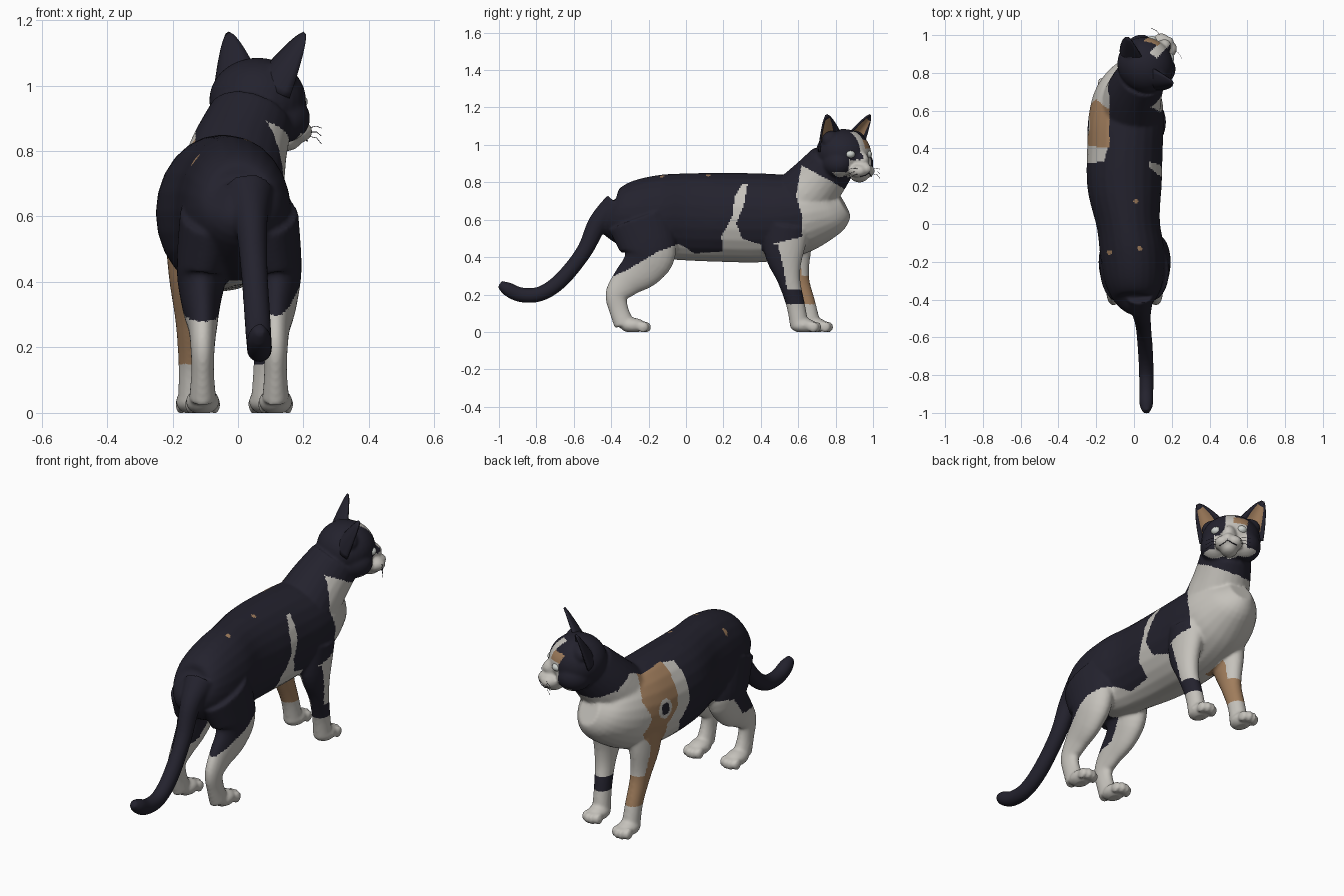
import bpy, bmesh, math
from mathutils import Vector, Matrix

cube = bpy.data.objects.get("Cube")
if cube:
    bpy.data.objects.remove(cube, do_unlink=True)


def material(name, rgb):
    m = bpy.data.materials.new(name)
    m.use_nodes = True
    m.diffuse_color = (*rgb, 1)
    m.node_tree.nodes["Principled BSDF"].inputs["Base Color"].default_value = (*rgb, 1)
    return m


DARK, WHITE, TAN = 0, 1, 2
fur = [material("dark_fur", (0.017, 0.016, 0.027)),
       material("white_fur", (0.56, 0.54, 0.5)),
       material("tan_fur", (0.36, 0.21, 0.11))]
eye_mat = material("pale_eye", (0.62, 0.65, 0.62))

# Head frame: local y looks forward, local x goes to the +x ear
HEAD = Matrix.Translation((0.06, 0.842, 0.955)) @ Matrix.Rotation(-math.pi / 4, 4, 'Z')
HEAD_INV = HEAD.inverted()


def add_object(name, mesh, mats):
    ob = bpy.data.objects.new(name, mesh)
    bpy.context.collection.objects.link(ob)
    for m in mats:
        mesh.materials.append(m)
    return ob


def loft(bm, stations, steps=5, sides=24):
    """Smooth closed tube through (x, y, z, side radius, other radius)."""
    s = [Vector(p) for p in stations]
    s = [s[0]] + s + [s[-1]]
    pts = []
    for a, b, c, d in zip(s, s[1:], s[2:], s[3:]):
        for i in range(steps):
            t = i / steps
            pts.append(0.5 * (2 * b + (c - a) * t + (2 * a - 5 * b + 4 * c - d) * t * t
                              + (3 * b - a - 3 * c + d) * t ** 3))
    pts.append(s[-1])
    rings = []
    for i, p in enumerate(pts):
        before, after = pts[max(i - 1, 0)], pts[min(i + 1, len(pts) - 1)]
        tan = Vector(after[:3]) - Vector(before[:3])
        tan.normalize()
        side = Vector((1, 0, 0)) - tan * tan.x
        side.normalize()
        other = tan.cross(side)
        rings.append([bm.verts.new(Vector(p[:3]) + side * p[3] * math.cos(a) + other * p[4] * math.sin(a))
                      for a in (math.tau * k / sides for k in range(sides))])
    for r, q in zip(rings, rings[1:]):
        for k in range(sides):
            n = (k + 1) % sides
            bm.faces.new((r[k], r[n], q[n], q[k]))
    bm.faces.new(rings[0])
    bm.faces.new(rings[-1])


def blob(bm, centre, radii, frame=Matrix.Identity(4)):
    m = frame @ Matrix.Translation(centre) @ Matrix.Diagonal((*radii, 1))
    bmesh.ops.create_uvsphere(bm, u_segments=28, v_segments=18, radius=1, matrix=m)


def paw(bm, x, y):
    blob(bm, (x, y - 0.02, 0.035), (0.052, 0.07, 0.04))
    for i, dx in enumerate((-0.038, -0.013, 0.013, 0.038)):
        ahead = 0.05 if i in (1, 2) else 0.036
        blob(bm, (x + dx, y + ahead, 0.026), (0.0155, 0.03, 0.03))


bm = bmesh.new()
# Torso, neck and tail
loft(bm, [(0, -.445, .66, .03, .05), (0, -.40, .63, .11, .12), (0, -.30, .62, .155, .185),
          (-.01, -.15, .617, .17, .222), (-.03, 0, .615, .168, .233), (-.05, .2, .612, .197, .238),
          (-.048, .4, .61, .2, .238), (-.042, .55, .62, .2, .222), (-.03, .68, .64, .18, .19),
          (-.015, .78, .66, .13, .14), (-.005, .84, .69, .06, .08)])
loft(bm, [(-.03, .57, .66, .17, .17), (0, .69, .79, .15, .15), (.04, .78, .9, .13, .13)])
loft(bm, [(.03, -.37, .67, .08, .08), (.04, -.47, .58, .05, .055), (.05, -.545, .43, .041, .043),
          (.06, -.665, .28, .04, .042), (.065, -.775, .205, .039, .04), (.065, -.88, .198, .038, .04),
          (.065, -.955, .23, .036, .037), (.065, -.995, .258, .018, .02)])
# Hind legs
for x, s in ((.115, 1), (-.108, -1)):
    loft(bm, [(x - .025 * s, -.25, .6, .095, .17), (x, -.2, .44, .08, .15), (x + .005 * s, -.23, .35, .062, .12),
              (x, -.315, .27, .045, .085), (x, -.37, .2, .037, .062), (x, -.36, .12, .035, .052),
              (x, -.33, .04, .042, .055)])
    paw(bm, x, -.265)
# Front legs
loft(bm, [(.09, .54, .56, .08, .12), (.1, .525, .42, .062, .105), (.1, .55, .28, .047, .062),
          (.09, .585, .15, .042, .05), (.085, .605, .04, .045, .05)])
paw(bm, .085, .645)
loft(bm, [(-.14, .56, .56, .085, .12), (-.15, .57, .42, .062, .1), (-.145, .6, .28, .046, .06),
          (-.14, .645, .15, .042, .048), (-.138, .67, .04, .045, .05)])
paw(bm, -.138, .708)
# Head: skull, brow bridge, muzzle pads, chin, cheeks
for c, r in (((0, 0, 0), (.152, .145, .13)), ((0, .105, -.035), (.045, .075, .05)),
             ((0, .15, -.085), (.035, .052, .036)), ((0, .12, -.12), (.045, .055, .036))):
    blob(bm, c, r, HEAD)
for s in (1, -1):
    blob(bm, (s * .03, .14, -.095), (.043, .052, .036), HEAD)
    blob(bm, (s * .08, .03, -.055), (.075, .09, .075), HEAD)
    blob(bm, (s * .09, 0, .07), (.06, .045, .05), HEAD)
bmesh.ops.recalc_face_normals(bm, faces=bm.faces)
rough = bpy.data.meshes.new("rough_body")
bm.to_mesh(rough)
bm.free()

# Fuse all volumes into one skin
body = add_object("body", rough, [])
mod = body.modifiers.new("fuse", 'REMESH')
mod.mode, mod.voxel_size = 'VOXEL', 0.008
mod = body.modifiers.new("soften", 'SMOOTH')
mod.factor, mod.iterations = 0.5, 7
skin = bpy.data.meshes.new_from_object(body.evaluated_get(bpy.context.evaluated_depsgraph_get()))
body.modifiers.clear()
body.data = skin
bpy.data.meshes.remove(rough)
skin.materials.clear()
for m in fur:
    skin.materials.append(m)
for v in skin.vertices:
    v.co.z = max(v.co.z, 0)

# Coat patches as side outlines (y, z)
R_BELLY = [(-.47, .26), (-.32, .33), (-.15, .43), (-.04, .47), (.05, .42), (.2, .43), (.19, .51), (.25, .62),
           (.26, .72), (.3, .79), (.33, .79), (.31, .68), (.27, .58), (.3, .5), (.42, .46), (.62, .51),
           (.62, .62), (.59, .72), (.6, .8), (.62, .9), (1, .8), (1, -.1), (-.47, -.1)]
R_LEG = [(.4, .47), (.49, .47), (.52, .35), (.54, .23), (.66, .22), (.66, .15), (.48, .15), (.4, .36)]
L_WHITE = [(-.47, .27), (-.25, .3), (-.15, .42), (0, .44), (.34, .44), (.39, .52), (.32, .62), (.33, .81),
           (.6, .85), (.62, .9), (1, .8), (1, -.1), (-.47, -.1)]
L_TAN = [(.4, .86), (.6, .85), (.66, .72), (.62, .62), (.66, .54), (.6, .46), (.62, .3), (.73, .29),
         (.73, .15), (.55, .15), (.46, .4), (.5, .55), (.42, .62)]
DOTS = [(.01, .12), (.03, -.13), (-.13, -.15)]


def inside(y, z, poly):
    hit = False
    for (y1, z1), (y2, z2) in zip(poly, poly[1:] + poly[:1]):
        if (z1 > z) != (z2 > z) and y < y1 + (z - z1) * (y2 - y1) / (z2 - z1):
            hit = not hit
    return hit


def head_colour(p):
    x, f, z = p
    if f > .05 and z < -.1 or f > .09 and z < -.035 and abs(x) < .075:
        return WHITE
    if f > .05 and -.095 < x < -.025 and .022 < z < .07:
        return TAN
    if f > .04 and -.03 < x < .018 and z < .115:
        return WHITE
    if f > .07 and -.09 < x < 0 and z < .022:
        return WHITE
    return DARK


def coat(c):
    x, y, z = c
    if y > .62 and z > .89 - (y - .62) * .55:
        return head_colour(HEAD_INV @ c)
    if z > .75 and any(math.hypot(x - a, y - b) < .013 for a, b in DOTS):
        return TAN
    if x > -.03:
        if inside(y, z, R_LEG) and (x > .085 or z < .22):
            return DARK
        return WHITE if inside(y, z, R_BELLY) else DARK
    spot = math.hypot(y - .52, z - .64)
    if spot < .03 or (z > .8 and x > -.13):
        return DARK
    if x < -.08 and spot > .05 and inside(y, z, L_TAN):
        return TAN
    return WHITE if inside(y, z, L_WHITE) else DARK


for p in skin.polygons:
    p.material_index = coat(p.center)
    p.use_smooth = True


# Ears: bowed shell with a tan lining
def ear_sheet(name, s, width, v0, v1, lift, mat):
    mid, across, tip = Vector((.1, 0, .07)), Vector((.064, -.015, -.04)), Vector((.168, .04, .205))
    bm = bmesh.new()
    n = 10
    grid = []
    for j in range(n + 1):
        v = v0 + (v1 - v0) * j / n
        row = []
        for i in range(n + 1):
            u = (2 * i / n - 1) * width
            p = mid.lerp(tip, v) + across * u * (1 - v) ** .65
            p.y += lift - .05 * (1 - u * u) * (1 - v) ** .8
            p.x *= s
            row.append(bm.verts.new(HEAD @ p))
        grid.append(row)
    for j in range(n):
        for i in range(n):
            q = (grid[j][i], grid[j][i + 1], grid[j + 1][i + 1], grid[j + 1][i])
            bm.faces.new(q if s > 0 else q[::-1]).smooth = True
    mesh = bpy.data.meshes.new(name)
    bm.to_mesh(mesh)
    bm.free()
    return add_object(name, mesh, [mat])


for side, s in (("left", 1), ("right", -1)):
    shell = ear_sheet(side + "_ear", s, 1, -.15, .985, 0, fur[DARK])
    thick = shell.modifiers.new("thickness", 'SOLIDIFY')
    thick.thickness, thick.offset = .01, 0
    ear_sheet(side + "_ear_lining", s, .68, .1, .82, .008, fur[TAN])

    # Eyes
    bm = bmesh.new()
    blob(bm, (s * .064, .113, -.005), (.028, .028, .022), HEAD)
    for f in bm.faces:
        f.smooth = True
    mesh = bpy.data.meshes.new(side + "_eye")
    bm.to_mesh(mesh)
    bm.free()
    add_object(side + "_eye", mesh, [eye_mat])


def strand(name, points, radius):
    cu = bpy.data.curves.new(name, 'CURVE')
    cu.dimensions, cu.bevel_depth, cu.bevel_resolution = '3D', radius, 1
    sp = cu.splines.new('POLY')
    sp.points.add(len(points) - 1)
    for pt, p in zip(sp.points, points):
        pt.co = (*(HEAD @ Vector(p)), 1)
    add_object(name, cu, [fur[DARK]])


# Mouth line and whiskers
for side, s in (("left", 1), ("right", -1)):
    strand(side + "_mouth", [(0, .196, -.085), (0, .193, -.105), (s * .02, .186, -.118), (s * .045, .17, -.125)], .002)
    for i in range(3):
        z = -.085 - .012 * i
        strand(f"{side}_whisker_{i + 1}", [(s * .05, .165, z), (s * .085, .17, z + .006 - .006 * i),
                                            (s * .115, .16, z - .012 * i)], .001)
